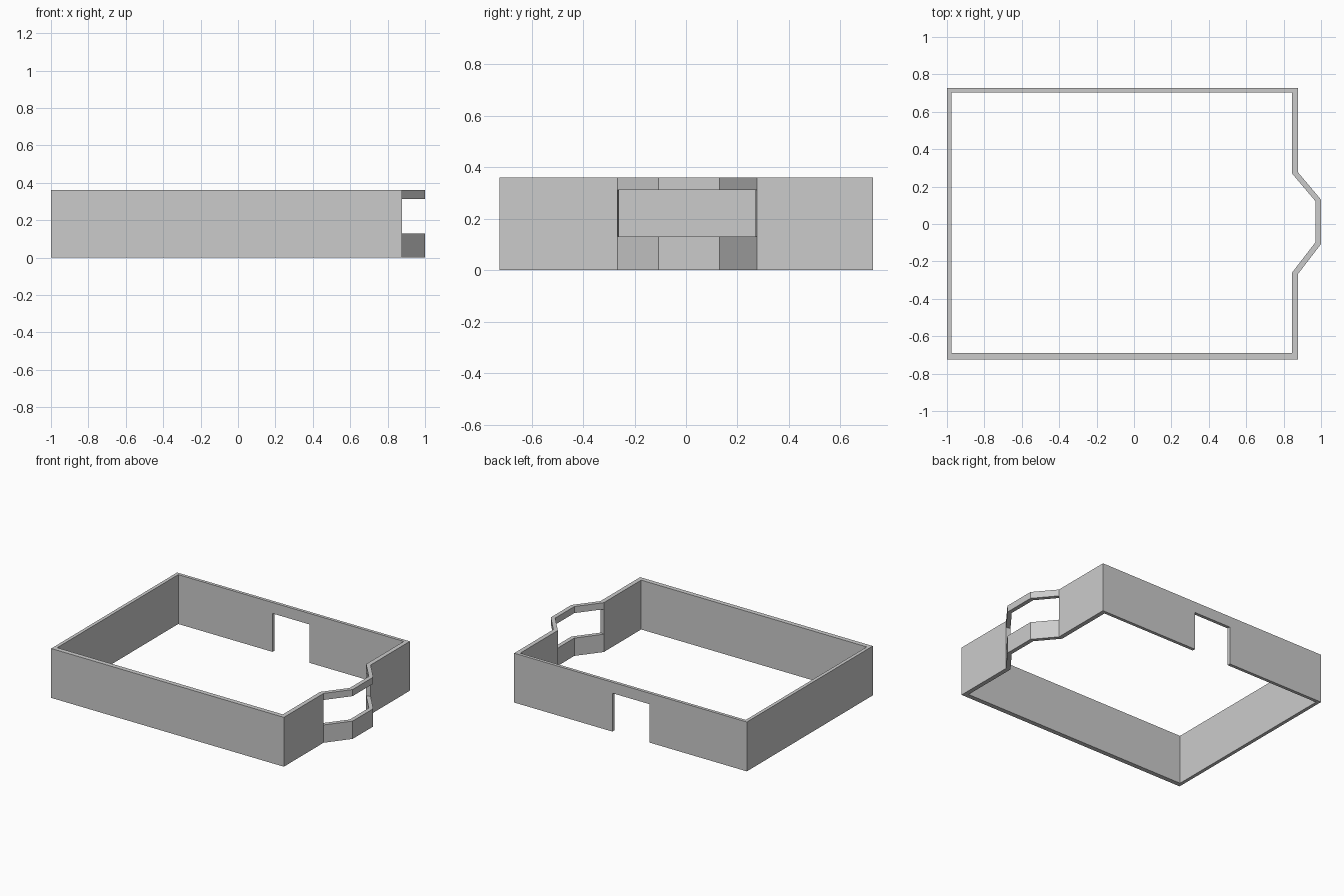
import bpy, bmesh

if "Cube" in bpy.data.objects:
    bpy.data.objects.remove(bpy.data.objects["Cube"])

HEIGHT = 0.36


def wall_strip(name, outer, inner, z0, z1, caps=True):
    """Wall following an outer and an inner outline, from z0 up to z1."""
    bm = bmesh.new()
    rings = []
    for (ox, oy), (ix, iy) in zip(outer, inner):
        corners = [(ox, oy, z0), (ox, oy, z1), (ix, iy, z1), (ix, iy, z0)]
        rings.append([bm.verts.new(c) for c in corners])
    for a, b in zip(rings, rings[1:]):
        for i in range(4):
            j = (i + 1) % 4
            bm.faces.new((a[i], a[j], b[j], b[i]))
    if caps:
        bm.faces.new(rings[0])
        bm.faces.new(rings[-1][::-1])
    bmesh.ops.recalc_face_normals(bm, faces=bm.faces)
    mesh = bpy.data.meshes.new(name)
    bm.to_mesh(mesh)
    bm.free()
    obj = bpy.data.objects.new(name, mesh)
    bpy.context.collection.objects.link(obj)
    return obj


# Main walls: run round the room from one side of the bay to the other
room = wall_strip(
    "room_walls",
    [(0.877, 0.276), (0.877, 0.727), (-1, 0.727), (-1, -0.724), (0.877, -0.724), (0.877, -0.267)],
    [(0.845, 0.270), (0.845, 0.704), (-0.975, 0.704), (-0.975, -0.690), (0.845, -0.690), (0.845, -0.260)],
    0, HEIGHT)

# Doorway cut through the back wall
bpy.ops.mesh.primitive_cube_add(size=1, location=(-0.065, 0.715, 0.09))
cutter = bpy.context.object
cutter.name = "doorway_cutter"
cutter.scale = (0.30, 0.2, 0.38)
cutter.hide_render = True
cutter.display_type = 'WIRE'
cut = room.modifiers.new("doorway", 'BOOLEAN')
cut.operation = 'DIFFERENCE'
cut.solver = 'EXACT'
cut.object = cutter

# Bay window: sill wall below and lintel above an open band
bay_outer = [(0.877, 0.276), (1, 0.130), (1, -0.107), (0.877, -0.267)]
bay_inner = [(0.845, 0.270), (0.97, 0.122), (0.97, -0.098), (0.845, -0.260)]
for name, z0, z1 in (("bay_sill_wall", 0, 0.13), ("bay_lintel", 0.312, HEIGHT)):
    wall_strip(name, bay_outer, bay_inner, z0, z1, caps=False)
